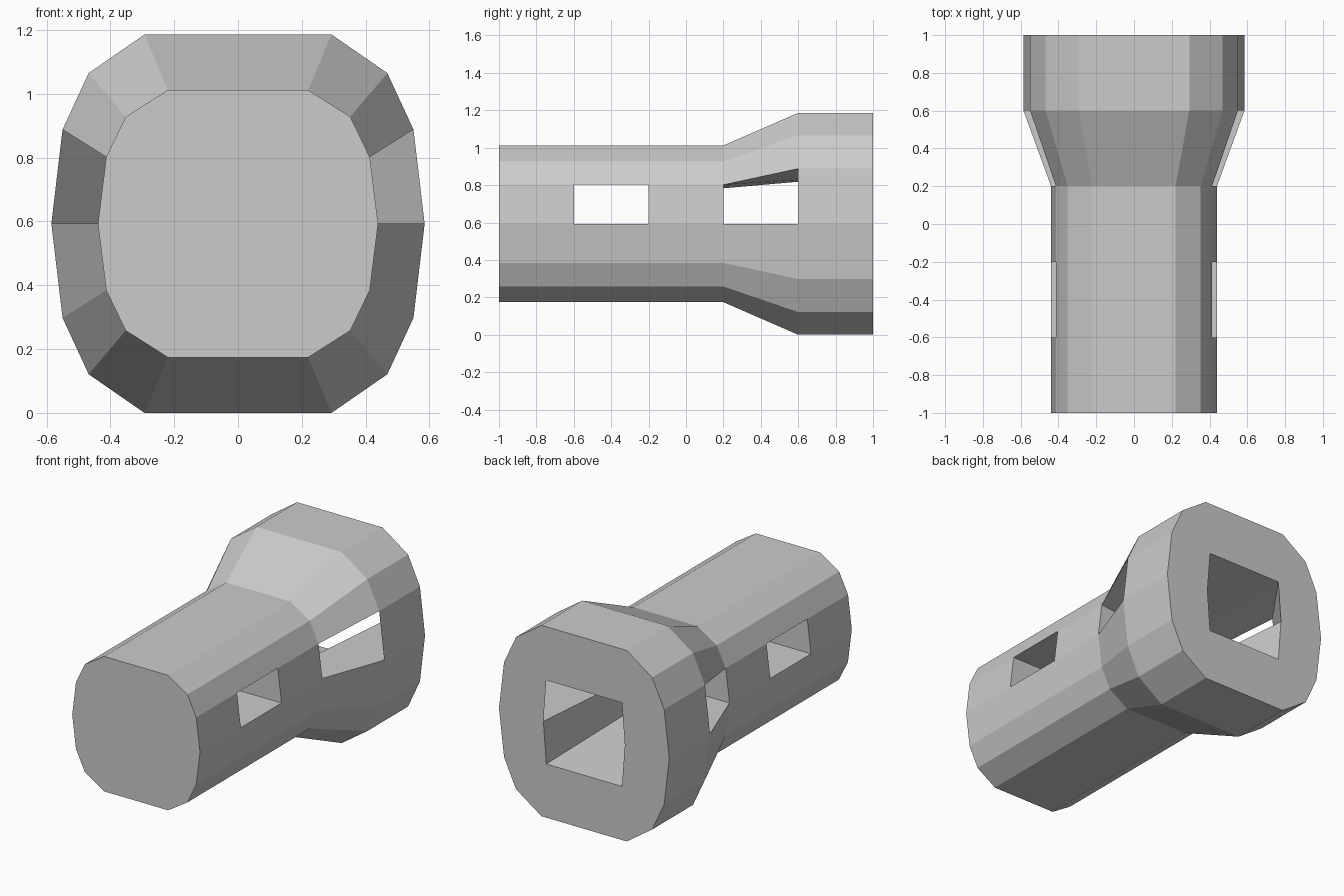
import bpy, bmesh

if "Cube" in bpy.data.objects:
    bpy.data.objects.remove(bpy.data.objects["Cube"])

CZ = 0.593
# Right half profiles, bottom to top, as (x, height from centre)
LARGE = [(0.293, -0.593), (0.468, -0.472), (0.55, -0.295), (0.585, 0),
         (0.55, 0.295), (0.468, 0.472), (0.293, 0.593)]
SMALL = [(0.22, -0.419), (0.352, -0.335), (0.413, -0.209), (0.439, 0),
         (0.413, 0.209), (0.352, 0.335), (0.22, 0.419)]
BORE_BACK = [(0.26, -0.26), (0.28, 0), (0.26, 0.26)]
BORE_END = [(0.192, -0.19), (0.208, 0), (0.192, 0.19)]

bm = bmesh.new()


def ring(half, y):
    pts = half + [(-x, z) for x, z in reversed(half)]
    return [bm.verts.new((x, y, z + CZ)) for x, z in pts]


def bridge(a, b, skip=()):
    n = len(a)
    for i in range(n):
        if i not in skip:
            j = (i + 1) % n
            bm.faces.new((a[i], a[j], b[j], b[i]))


# Outer skin, leaving the side windows open
sections = [(SMALL, -1), (SMALL, -0.6), (SMALL, -0.2),
            (SMALL, 0.2), (LARGE, 0.6), (LARGE, 1)]
rings = [ring(p, y) for p, y in sections]
for s in range(5):
    bridge(rings[s], rings[s + 1], (3, 9) if s in (1, 3) else ())
bm.faces.new(rings[0])


def window(s, side):
    i = 3 if side > 0 else 9
    a, b = rings[s], rings[s + 1]
    loop = [a[i], a[i + 1], b[i + 1], b[i]]
    # left side runs top to bottom, so reorder it to match the right
    return loop if side > 0 else [loop[1], loop[0], loop[3], loop[2]]


# Front slot straight through the tube
bridge(window(1, 1), window(1, -1))

# Tapered six-sided bore from the back face
back, end = ring(BORE_BACK, 1), ring(BORE_END, 0.2)
bridge(back, end, (1, 3))
bm.faces.new(end)

# Rear windows funnel into the open upper sides of the bore
bridge(window(3, 1), [end[1], end[2], back[2], back[1]])
bridge(window(3, -1), [end[4], end[3], back[3], back[4]])

# Flat back rim around the bore
o = rings[5]
bm.faces.new(o[0:4] + [back[1], back[0]])
bm.faces.new(o[3:7] + [back[2], back[1]])
bm.faces.new([o[6], o[7], back[3], back[2]])
bm.faces.new(o[7:11] + [back[4], back[3]])
bm.faces.new(o[10:14] + [back[5], back[4]])
bm.faces.new([o[13], o[0], back[0], back[5]])

bmesh.ops.recalc_face_normals(bm, faces=bm.faces)
mesh = bpy.data.meshes.new("flared_tube")
bm.to_mesh(mesh)
bm.free()
bpy.context.collection.objects.link(bpy.data.objects.new("flared_tube", mesh))
